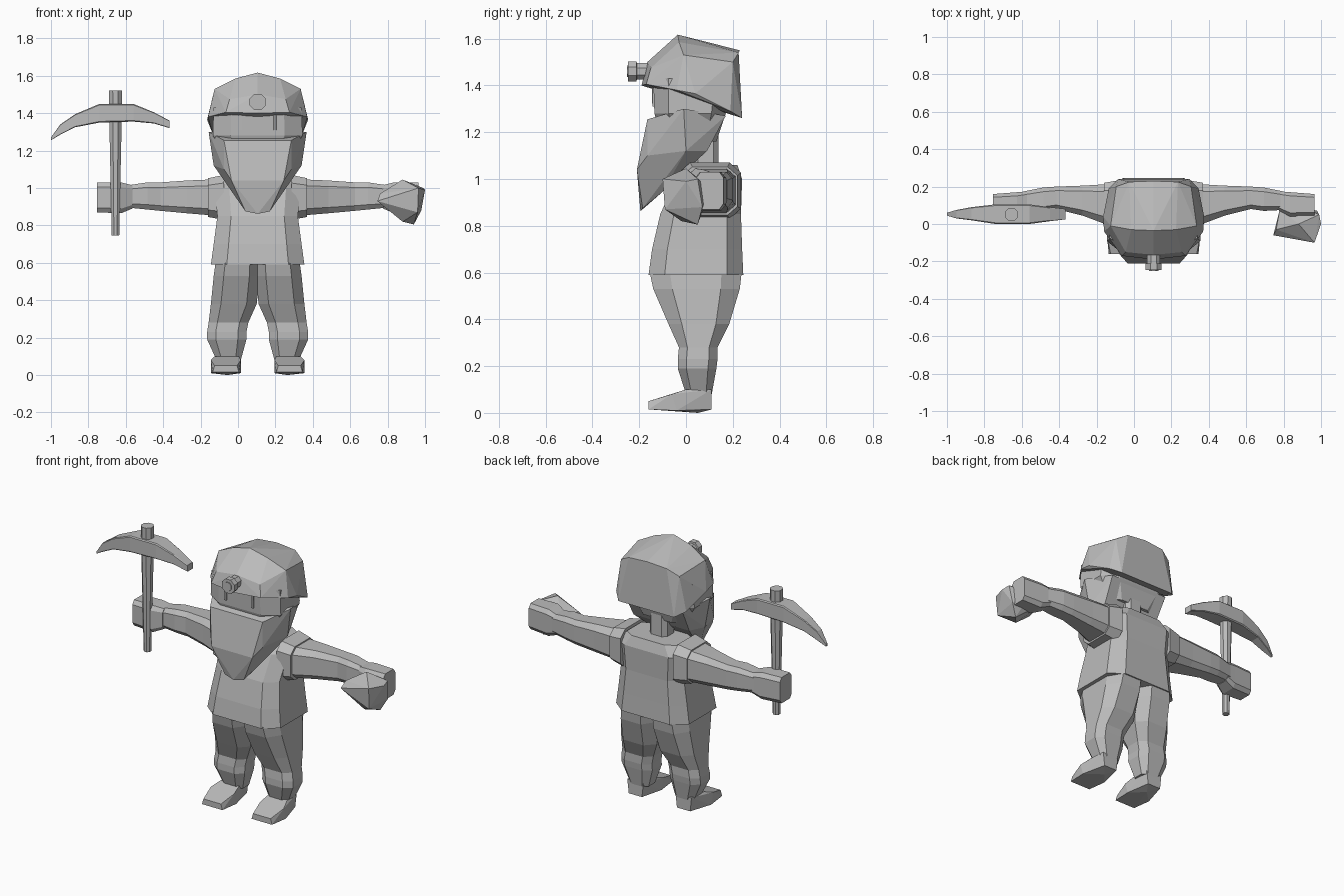
import bpy
import bmesh
from mathutils import Vector

default_cube = bpy.data.objects.get("Cube")
if default_cube:
    bpy.data.objects.remove(default_cube, do_unlink=True)

# Single flat colour
stone_grey = bpy.data.materials.new("stone_grey")
stone_grey.use_nodes = True
grey_value = (0.5, 0.5, 0.5, 1)
stone_grey.diffuse_color = grey_value
stone_grey.node_tree.nodes["Principled BSDF"].inputs["Base Color"].default_value = grey_value

# The body stands slightly to the left of the model's middle
BODY_X = 0.105


def finish(name, bm):
    """Turn a bmesh into a flat-shaded object."""
    bmesh.ops.recalc_face_normals(bm, faces=bm.faces[:])
    mesh = bpy.data.meshes.new(name)
    bm.to_mesh(mesh)
    bm.free()
    mesh.materials.append(stone_grey)
    part = bpy.data.objects.new(name, mesh)
    bpy.context.collection.objects.link(part)
    return part


def section(a_min, a_max, b_min, b_max, chamfer):
    """Rectangle with cut corners, running once around."""
    ca = (a_max - a_min) * chamfer
    cb = (b_max - b_min) * chamfer
    return [(a_min + ca, b_min), (a_max - ca, b_min),
            (a_max, b_min + cb), (a_max, b_max - cb),
            (a_max - ca, b_max), (a_min + ca, b_max),
            (a_min, b_max - cb), (a_min, b_min + cb)]


def loft(name, axis, rows, chamfer=0.2, side=1, offset=BODY_X):
    """Join chamfered sections along an axis; each row is a position
    followed by the limits on the other two axes in order."""
    bm = bmesh.new()
    rings = []
    for t, *limits in rows:
        ring = []
        for a, b in section(*limits, chamfer):
            point = {"x": (t, a, b), "y": (a, t, b), "z": (a, b, t)}[axis]
            ring.append(bm.verts.new((offset + side * point[0], point[1], point[2])))
        rings.append(ring)
    for low, high in zip(rings, rings[1:]):
        for i in range(len(low)):
            j = (i + 1) % len(low)
            bm.faces.new((low[i], low[j], high[j], high[i]))
    bm.faces.new(rings[0])
    bm.faces.new(rings[-1])
    return finish(name, bm)


def hull(name, points, sides=(1, -1), offset=BODY_X):
    """Faceted solid around a few corner points, mirrored if asked."""
    bm = bmesh.new()
    corners = {(offset + s * x, y, z) for x, y, z in points for s in sides}
    for corner in sorted(corners):
        bm.verts.new(Vector(corner))
    result = bmesh.ops.convex_hull(bm, input=bm.verts[:])
    loose = {v for v in result["geom_interior"] if isinstance(v, bmesh.types.BMVert)}
    bmesh.ops.delete(bm, geom=list(loose), context="VERTS")
    bmesh.ops.dissolve_limit(bm, angle_limit=0.06, verts=bm.verts[:], edges=bm.edges[:])
    return finish(name, bm)


# Tunic and neck
loft("tunic", "z", [
    (.59, -.25, .25, -.16, .245),
    (.7, -.235, .235, -.145, .24),
    (.85, -.215, .215, -.11, .235),
    (1, -.23, .23, -.04, .24),
    (1.06, -.17, .17, .01, .22)], chamfer=.17)
loft("neck", "z", [
    (1.03, -.06, .06, .03, .14),
    (1.3, -.06, .06, .03, .14)])

# Legs, feet, sleeves, arms and hands
for label, side in (("left", 1), ("right", -1)):
    loft(label + "_leg", "z", [
        (.6, -.01, .225, -.155, .238),
        (.53, -.01, .235, -.14, .23),
        (.38, .005, .25, -.075, .185),
        (.28, .05, .262, -.03, .135),
        (.23, .06, .27, -.035, .135),
        (.19, .06, .27, -.035, .13),
        (.08, .09, .22, 0, .11)], .22, side)
    hull(label + "_foot", [
        (.1, -.16, .015), (.24, -.16, .015),
        (.11, -.16, .05), (.23, -.16, .05),
        (.09, -.06, .08), (.25, -.06, .08),
        (.1, 0, .1), (.23, 0, .1),
        (.09, -.04, .01), (.25, -.04, .01),
        (.11, .11, .1), (.22, .11, .1),
        (.12, .11, .015), (.21, .11, .015), (.16, .05, 0)], sides=(side,))
    loft(label + "_shoulder", "x", [
        (.18, -.03, .235, .83, 1.07),
        (.265, -.015, .22, .845, 1.052)], .18, side)
    loft(label + "_arm", "x", [
        (.26, 0, .212, .855, 1.045),
        (.38, .045, .205, .865, 1.04),
        (.52, .08, .2, .878, 1.03),
        (.59, .07, .195, .885, 1.03),
        (.69, .075, .175, .895, 1.015)], .18, side)
    loft(label + "_hand", "x", [
        (.67, .07, .175, .89, 1.015),
        (.73, .04, .17, .865, 1.03),
        (.86, .045, .16, .87, 1.03)], .15, side)

# Head and small eyes
loft("head", "z", [
    (1.16, -.16, .16, -.1, .13),
    (1.28, -.24, .24, -.135, .17),
    (1.43, -.235, .235, -.14, .19)], .2)
for label, side in (("left", 1), ("right", -1)):
    loft(label + "_eye", "z", [
        (1.31, .085, .1, -.144, -.13),
        (1.4, .085, .1, -.146, -.13)], .1, side)

# Beard wrapping the jaw and tapering onto the chest
hull("beard", [
    (.18, -.165, 1.255), (.262, -.01, 1.3), (.2, .17, 1.27),
    (.19, .09, 1.12), (.235, 0, 1.12), (.14, -.21, 1.04),
    (.065, -.185, .875), (0, -.195, .862), (.11, -.1, .945), (.18, -.165, 1.1)])

# Helmet
hull("helmet", [
    (.17, -.17, 1.405), (0, -.19, 1.4), (.27, .04, 1.365),
    (.265, -.04, 1.38), (.19, .24, 1.26), (.24, .19, 1.29),
    (.23, -.01, 1.53), (0, -.035, 1.617), (.12, -.03, 1.585),
    (.13, .225, 1.54), (0, .23, 1.55), (.2, .2, 1.5),
    (0, -.165, 1.5), (.15, -.15, 1.475)])
loft("helmet_lamp", "y", [
    (-.13, -.035, .035, 1.425, 1.495),
    (-.21, -.035, .035, 1.425, 1.495),
    (-.212, -.043, .043, 1.417, 1.503),
    (-.247, -.043, .043, 1.417, 1.503)], .29)
loft("lamp_lens", "y", [
    (-.24, -.025, .025, 1.435, 1.485),
    (-.252, -.025, .025, 1.435, 1.485)], .29)

# Pickaxe held in the right hand
loft("pickaxe_handle", "z", [
    (.745, -.675, -.635, .03, .07),
    (1.35, -.688, -.622, .017, .083),
    (1.52, -.69, -.62, .015, .085)], .29, offset=0)
loft("pickaxe_head", "x", [
    (-1, .045, .06, 1.255, 1.27),
    (-.95, .03, .075, 1.285, 1.34),
    (-.87, .02, .09, 1.325, 1.395),
    (-.74, 0, .105, 1.35, 1.45),
    (-.56, 0, .105, 1.355, 1.45),
    (-.45, .015, .09, 1.345, 1.405),
    (-.365, .025, .08, 1.32, 1.36)], .06, offset=0)

# Faceted rock carried in front of the left hand
hull("rock", [
    (.88, 0, 1.045), (.745, -.06, .93), (.76, -.03, .97),
    (.78, .08, .93), (.87, .105, .96), (.99, .05, 1),
    (.965, -.1, 1), (1, 0, .99), (.94, .05, .805),
    (.88, -.02, .82), (.96, -.09, .87), (.98, .07, .88)], sides=(1,), offset=0)
